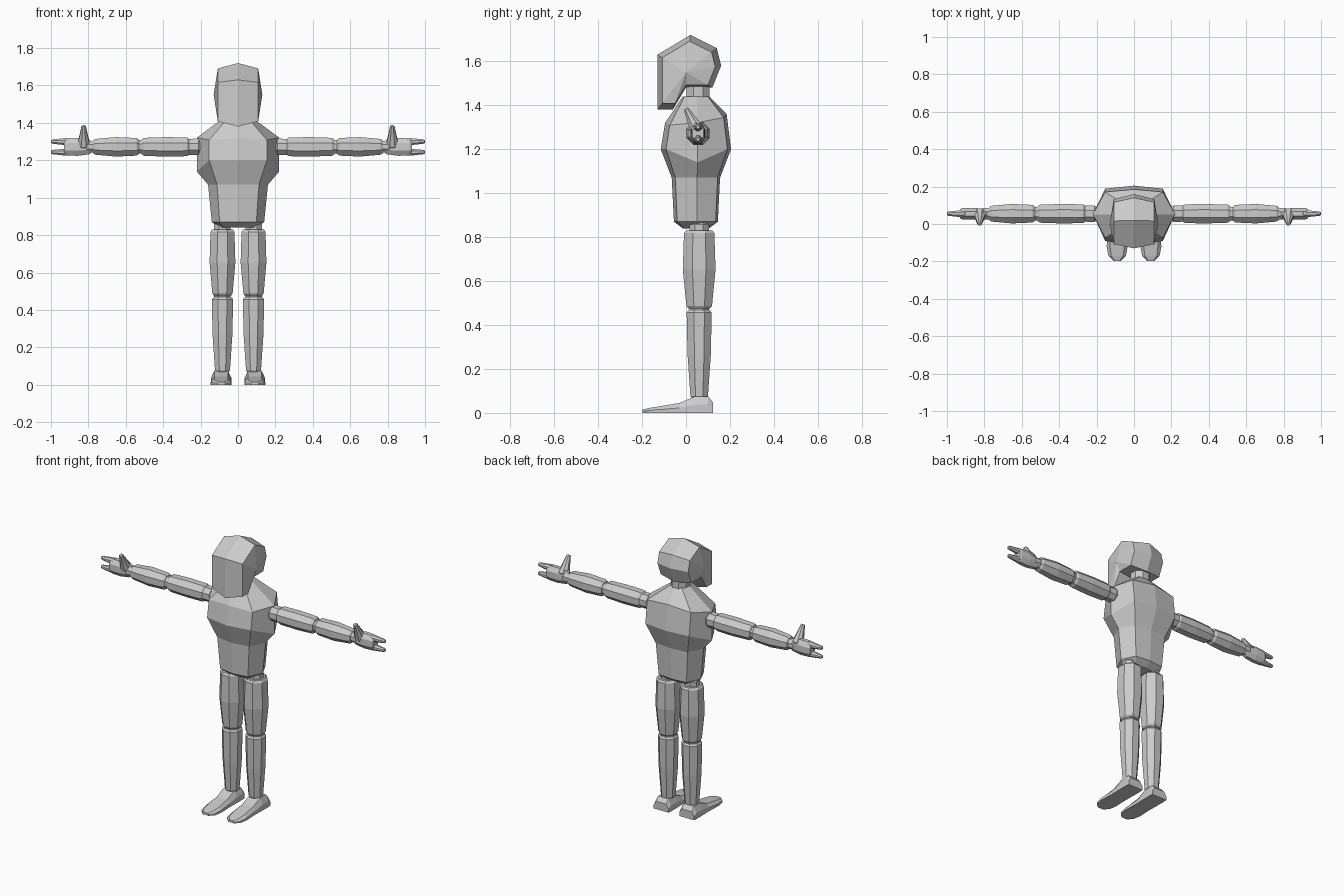
import bpy, bmesh, math
from mathutils import Vector

if "Cube" in bpy.data.objects:
    bpy.data.objects.remove(bpy.data.objects["Cube"])

# One plain material for the whole figure
shade = (0.6, 0.6, 0.6, 1)
grey = bpy.data.materials.new("plain grey")
grey.use_nodes = True
grey.diffuse_color = shade
grey.node_tree.nodes["Principled BSDF"].inputs["Base Color"].default_value = shade


def loft(name, rings, tips=None):
    """Skin a list of rings, closing the ends flat or with fans to tip points."""
    bm = bmesh.new()
    loops = [[bm.verts.new(point) for point in ring] for ring in rings]
    count = len(loops[0])
    for lower, upper in zip(loops, loops[1:]):
        for i in range(count):
            j = (i + 1) % count
            bm.faces.new((lower[i], lower[j], upper[j], upper[i]))
    for k, loop in enumerate((loops[0], loops[-1])):
        if tips:
            tip = bm.verts.new(tips[k])
            for i in range(count):
                bm.faces.new((loop[i], loop[(i + 1) % count], tip))
        else:
            bm.faces.new(loop)
    bmesh.ops.recalc_face_normals(bm, faces=bm.faces)
    mesh = bpy.data.meshes.new(name)
    bm.to_mesh(mesh)
    bm.free()
    mesh.materials.append(grey)
    obj = bpy.data.objects.new(name, mesh)
    bpy.context.collection.objects.link(obj)
    return obj


def octagon(centre, across, along, side_dir, up_dir):
    """Flat-sided octagon with the given half sizes."""
    ring = []
    for i in range(8):
        angle = (i + 0.5) * math.pi / 4
        u = across * math.cos(angle) / math.cos(math.pi / 8)
        v = along * math.sin(angle) / math.cos(math.pi / 8)
        ring.append(centre + side_dir * u + up_dir * v)
    return ring


def segment(name, start, end, radii, flatten=1.0, bevel=0.012):
    """Eight-sided limb piece through evenly spaced radii, with bevelled ends."""
    start, end = Vector(start), Vector(end)
    axis = (end - start).normalized()
    side_dir = Vector((0, 1, 0))
    if abs(axis.y) > 0.9:
        side_dir = Vector((1, 0, 0))
    up_dir = axis.cross(side_dir).normalized()
    side_dir = up_dir.cross(axis)

    def ring(centre, radius):
        return octagon(centre, radius * flatten, radius, side_dir, up_dir)

    inner_start, inner_end = start + axis * bevel, end - axis * bevel
    rings = [ring(start, radii[0] - bevel * 0.7)]
    for i, radius in enumerate(radii):
        rings.append(ring(inner_start.lerp(inner_end, i / (len(radii) - 1)), radius))
    rings.append(ring(end, radii[-1] - bevel * 0.7))
    return loft(name, rings)


# Torso: height, half width and half depth of each level
body_y = 0.045
torso = []
for height, width, depth in ((0.84, 0.1, 0.06), (0.87, 0.14, 0.1), (1.07, 0.16, 0.11),
                             (1.2, 0.22, 0.16), (1.34, 0.22, 0.14), (1.44, 0.06, 0.06)):
    ring = []
    for x, y in ((0, -1), (0.7, -0.85), (1, 0.05), (0.7, 0.9),
                 (0, 1), (-0.7, 0.9), (-1, 0.05), (-0.7, -0.85)):
        # The shoulder level rises to the back and drops at the arms
        tilt = 0.02 * y - 0.02 * abs(x) if height == 1.34 else 0
        drop = 0.06 * abs(x) if height == 1.2 and abs(x) == 1 else 0
        ring.append((x * width, body_y + y * depth, height + tilt - drop))
    torso.append(ring)
loft("torso", torso)

# Neck
segment("neck", (0, 0.055, 1.42), (0, 0.055, 1.5), (0.053, 0.053))

# Head: a middle profile and a slightly shrunken copy of it on each side
profile = [Vector((0, y, z)) for y, z in (
    (-0.13, 1.38), (-0.13, 1.63), (0.02, 1.72), (0.14, 1.66),
    (0.16, 1.58), (0.12, 1.48), (0, 1.48), (-0.06, 1.38))]
head_centre = Vector((0, 0, 1.55))


def head_side(direction):
    offset = Vector((direction * 0.108, 0, 0))
    return [head_centre.lerp(point, 0.83) + offset for point in profile]


cheek = Vector((0.13, 0, 0))
loft("head", [head_side(-1), profile, head_side(1)],
     tips=[head_centre - cheek, head_centre + cheek])

arm_y, arm_z = 0.055, 1.272
for side, tag in ((1, "left"), (-1, "right")):

    def arm_point(x, y=arm_y, z=arm_z):
        return side * x, y, z

    def leg_point(z, y=0.06):
        return side * 0.083, y, z

    # Arm: slim core showing at the joints, with the two sleeves around it
    segment(f"{tag}_arm_core", arm_point(0.2), arm_point(0.82), (0.044, 0.036, 0.03))
    segment(f"{tag}_upper_arm", arm_point(0.26), arm_point(0.515), (0.05, 0.052, 0.048))
    segment(f"{tag}_forearm", arm_point(0.53), arm_point(0.775), (0.047, 0.052, 0.042))

    # Hand: palm, two fingers and a raised thumb
    segment(f"{tag}_palm", arm_point(0.785), arm_point(0.93), (0.04, 0.048, 0.046), flatten=0.65)
    for label, offset in (("upper", 0.028), ("lower", -0.028)):
        finger_z = arm_z + offset
        segment(f"{tag}_{label}_finger", arm_point(0.9, z=finger_z),
                arm_point(1, z=finger_z), (0.02, 0.016, 0.011), bevel=0.006)
    segment(f"{tag}_thumb", arm_point(0.825, z=1.28), arm_point(0.825, 0, 1.385),
            (0.034, 0.022, 0.012), bevel=0.005)

    # Leg: slim core showing at the joints, with thigh and shin around it
    segment(f"{tag}_leg_core", leg_point(0.4), leg_point(0.87), (0.044, 0.044))
    segment(f"{tag}_thigh", leg_point(0.475), leg_point(0.83), (0.054, 0.069, 0.064), flatten=1.08)
    segment(f"{tag}_shin", leg_point(0.065), leg_point(0.468), (0.04, 0.053, 0.057))

    # Foot: depth position, half width and height of each section, toe to heel
    foot = []
    for y, width, height in ((-0.197, 0.02, 0.015), (-0.17, 0.047, 0.022), (-0.12, 0.056, 0.03),
                             (-0.03, 0.052, 0.045), (0.04, 0.054, 0.075),
                             (0.1, 0.054, 0.075), (0.122, 0.052, 0.05)):
        outline = ((-1, 0), (-1, 0.5), (-0.68, 1), (0.68, 1), (1, 0.5), (1, 0))
        foot.append([(side * 0.09 + u * width, y, v * height) for u, v in outline])
    loft(f"{tag}_foot", foot)
